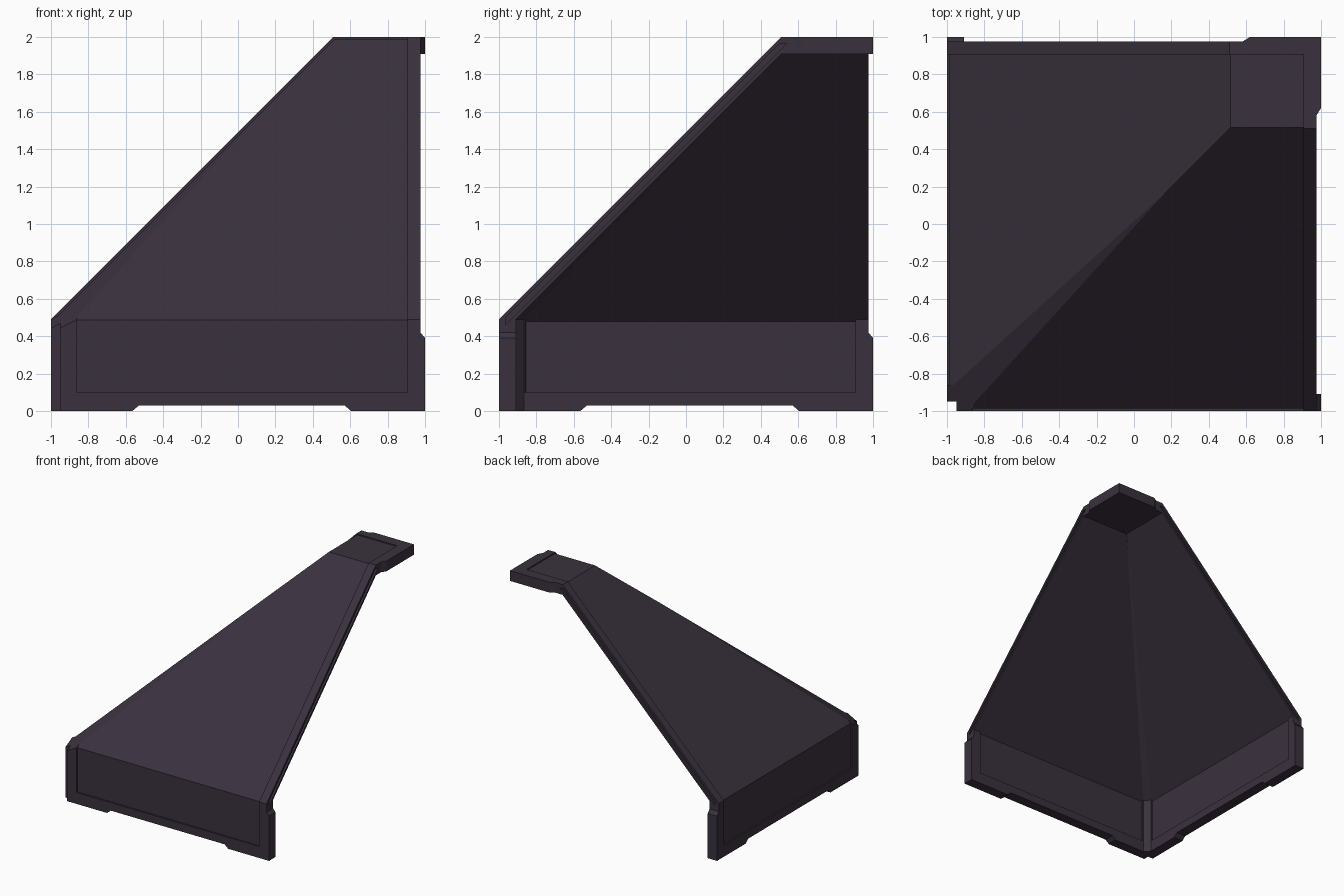
import bpy, bmesh
from itertools import combinations
from mathutils import Matrix, Vector

cube = bpy.data.objects.get("Cube")
if cube:
    bpy.data.objects.remove(cube, do_unlink=True)

COLOUR = (0.042, 0.031, 0.048, 1)
metal = bpy.data.materials.new("dark_plum_metal")
metal.use_nodes = True
metal.diffuse_color = COLOUR
for node in metal.node_tree.nodes:
    if node.type == 'BSDF_PRINCIPLED':
        node.inputs["Base Color"].default_value = COLOUR


# Half-spaces: every point p of a solid satisfies a*x + b*y + c*z <= d
def below(a, b, c, d):
    return (Vector((a, b, c)), d)


def box(x0=-3, x1=3, y0=-3, y1=3, z0=-3, z1=3):
    return [below(-1, 0, 0, -x0), below(1, 0, 0, x1), below(0, -1, 0, -y0),
            below(0, 1, 0, y1), below(0, 0, -1, -z0), below(0, 0, 1, z1)]


def swap(planes):
    """Mirror a solid across the diagonal x = y."""
    return [(Vector((n.y, n.x, n.z)), d) for n, d in planes]


def roof(wall, top, slope, hip_rise):
    """Two walls, two 45 degree slopes, a bevelled hip and a flat top."""
    hip = top - 2 * hip_rise * 0.51
    return [below(-1, 0, 0, wall), below(0, -1, 0, wall), below(0, 0, 1, top),
            below(-1, 0, 1, slope), below(0, -1, 1, slope),
            below(-hip_rise, -hip_rise, 1, hip)]


def solid(name, planes):
    """Convex solid bounded by the half-spaces."""
    points = []
    for trio in combinations(planes, 3):
        m = Matrix([n for n, d in trio])
        if abs(m.determinant()) < 1e-5:
            continue
        p = m.inverted() @ Vector([d for n, d in trio])
        if all(n.dot(p) <= d + 1e-4 for n, d in planes):
            if all((p - q).length > 5e-4 for q in points):
                points.append(p)
    bm = bmesh.new()
    for p in points:
        bm.verts.new(p)
    bmesh.ops.convex_hull(bm, input=bm.verts[:])
    bmesh.ops.dissolve_limit(bm, angle_limit=0.005, verts=bm.verts[:], edges=bm.edges[:])
    bmesh.ops.recalc_face_normals(bm, faces=bm.faces[:])
    mesh = bpy.data.meshes.new(name)
    bm.to_mesh(mesh)
    bm.free()
    mesh.materials.append(metal)
    obj = bpy.data.objects.new(name, mesh)
    bpy.context.collection.objects.link(obj)
    return obj


def part(name, planes, cutters):
    """Solid with the cutter solids carved out of it."""
    obj = solid(name, planes)
    for planes_cut in cutters:
        cutter = solid("cutter", planes_cut)
        cutter.hide_render = True
        mod = obj.modifiers.new("cut", 'BOOLEAN')
        mod.operation = 'DIFFERENCE'
        mod.solver = 'EXACT'
        mod.object = cutter
        bpy.context.view_layer.update()
        graph = bpy.context.evaluated_depsgraph_get()
        mesh = bpy.data.meshes.new_from_object(obj.evaluated_get(graph))
        obj.modifiers.clear()
        obj.data = mesh
        bpy.data.objects.remove(cutter, do_unlink=True)
    return obj


# Outer envelopes: raised frame and slightly sunken panels
OUTER = roof(1, 2, 1.49, 0.5243)
SUNKEN = roof(0.987, 1.99, 1.473, 0.5243)
SUNKEN[-1] = OUTER[-1]

# Hollow inside, with a bevelled inner corner
CORNER = [below(-1, -1, 0, 1.775)]
INSIDE = roof(0.91, 1.91, 1.40, 0.508) + CORNER + box()
INSIDE_PANEL = roof(0.92, 1.91, 1.40, 0.508) + CORNER + box()

# Square notch along the vertical corner, and the gap between the feet
NOTCH = box(x1=-0.95, y1=-0.95)
GAP = box(y1=-0.6, z0=-0.5, z1=0.03) + [below(1, 0, 1.17, 0.605),
                                       below(-1, 0, 1.17, 0.565)]
# Seal groove along the sloping open edge
GROOVE = box(x0=0.957, y0=-0.965, y1=0.56, z1=1.965) + [below(0, -1, 1, 1.463),
                                                       below(0, 1, -1, -1.427)]

part("roof_panels", SUNKEN + box(x1=0.94, y1=0.94, z0=0.06), [INSIDE_PANEL, NOTCH])
part("bottom_rail", OUTER + box(x1=0.97, y1=0.97, z0=0, z1=0.1),
     [INSIDE, NOTCH, GAP, swap(GAP)])
part("corner_post", OUTER + box(x1=-0.86, y1=-0.86, z0=0), [INSIDE, NOTCH])

# Open-edge rims, wall ends and top plate ends, mirrored across the diagonal
RIM = OUTER + box(x0=0.905, x1=0.975, y1=0.975, z0=0)
WALL_END = OUTER + box(x0=0.92, x1=1, y1=-0.5, z0=0) + [below(1, 0, 0.833, 1.325)]
TOP_END = OUTER + box(x0=0.92, x1=1, y1=1, z0=1.5) + [below(1.6, -1, 0, 0.98)]
for side, turn in (("front", lambda p: p), ("side", swap)):
    part(side + "_rim", turn(RIM), [turn(INSIDE), turn(GROOVE)])
    part(side + "_wall_end", turn(WALL_END), [turn(INSIDE)])
    part(side + "_top_end", turn(TOP_END), [turn(INSIDE)])
